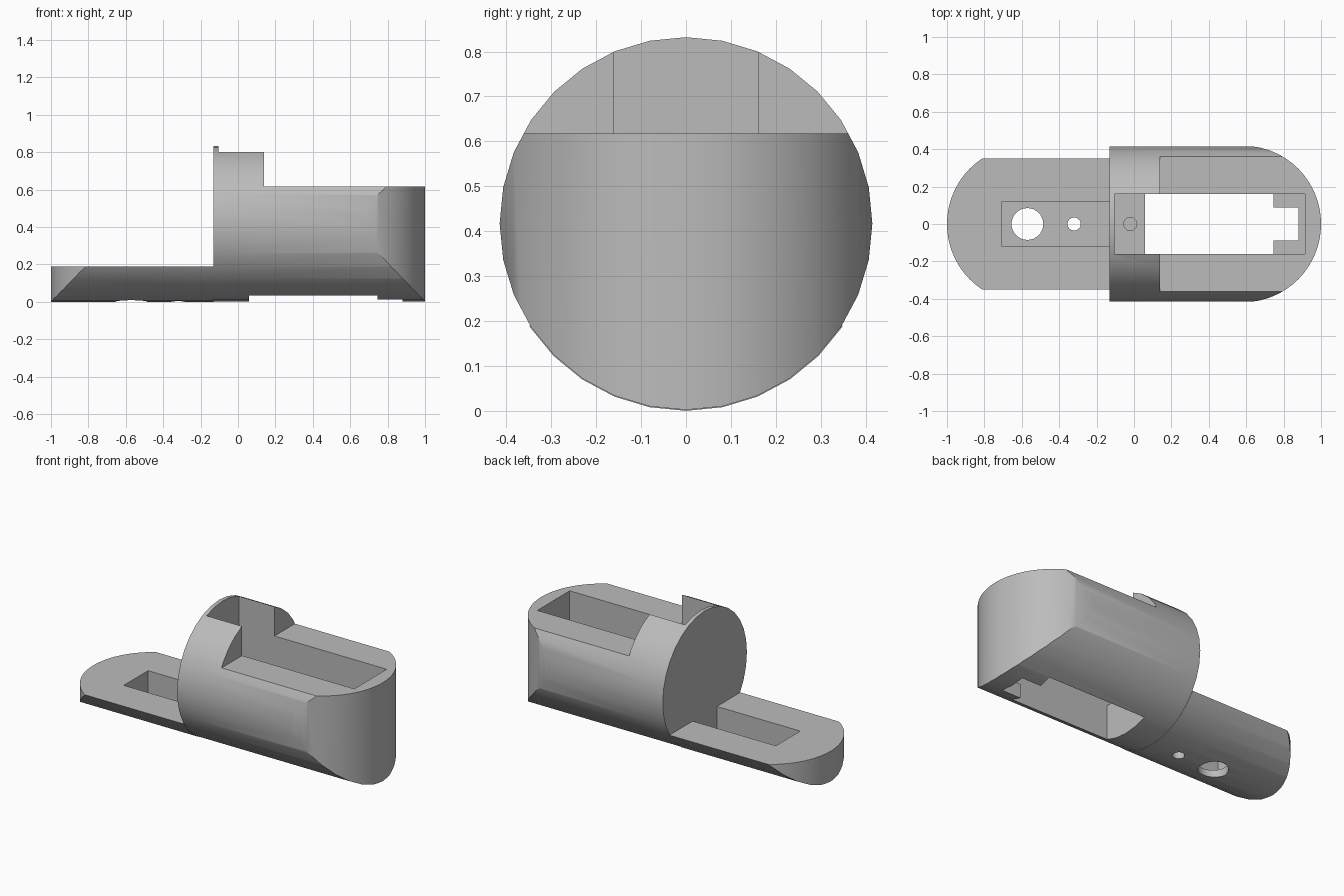
import bpy, bmesh, math
from mathutils import Matrix

cube = bpy.data.objects.get("Cube")
if cube:
    bpy.data.objects.remove(cube, do_unlink=True)

R = 0.415          # body radius
AXIS = 0.417       # height of the long axis
END = 1 - R        # centre of each rounded end

grey = bpy.data.materials.new("plain_grey")
grey.use_nodes = True
colour = (0.5, 0.5, 0.5, 1)
grey.diffuse_color = colour
grey.node_tree.nodes["Principled BSDF"].inputs["Base Color"].default_value = colour


def add_object(name, bm):
    bmesh.ops.recalc_face_normals(bm, faces=bm.faces)
    mesh = bpy.data.meshes.new(name)
    bm.to_mesh(mesh)
    bm.free()
    mesh.materials.append(grey)
    obj = bpy.data.objects.new(name, mesh)
    bpy.context.collection.objects.link(obj)
    return obj


def box(name, x0, x1, y0, y1, z0, z1):
    bm = bmesh.new()
    bmesh.ops.create_cube(bm, size=1)
    bmesh.ops.scale(bm, vec=(x1 - x0, y1 - y0, z1 - z0), verts=bm.verts)
    bmesh.ops.translate(bm, vec=((x0 + x1) / 2, (y0 + y1) / 2, (z0 + z1) / 2), verts=bm.verts)
    return add_object(name, bm)


def long_cylinder(name, x0, x1, radius, sides):
    bm = bmesh.new()
    turn = Matrix.Translation(((x0 + x1) / 2, 0, AXIS)) @ Matrix.Rotation(math.pi / 2, 4, "Y")
    bmesh.ops.create_cone(bm, cap_ends=True, segments=sides, radius1=radius,
                          radius2=radius, depth=x1 - x0, matrix=turn)
    return add_object(name, bm)


def drill(name, x, radius, z0, z1):
    bm = bmesh.new()
    bmesh.ops.create_cone(bm, cap_ends=True, segments=32, radius1=radius, radius2=radius,
                          depth=z1 - z0, matrix=Matrix.Translation((x, 0, (z0 + z1) / 2)))
    return add_object(name, bm)


def plan_outline(name):
    # Upright prism with a half-round at both ends
    bm = bmesh.new()
    steps = 32
    verts = []
    for side in (1, -1):
        for i in range(steps + 1):
            a = math.pi * (i / steps - 0.5)
            verts.append(bm.verts.new((side * (END + R * math.cos(a)),
                                       side * (R + 0.003) * math.sin(a), -0.1)))
    base = bm.faces.new(verts)
    top = bmesh.ops.extrude_face_region(bm, geom=[base])["geom"]
    bmesh.ops.translate(bm, vec=(0, 0, 1.2),
                        verts=[v for v in top if isinstance(v, bmesh.types.BMVert)])
    return add_object(name, bm)


def carve(obj, cutter, operation="DIFFERENCE"):
    cutter.hide_render = True
    mod = obj.modifiers.new("carve", "BOOLEAN")
    mod.operation = operation
    mod.solver = "EXACT"
    mod.object = cutter
    bpy.context.view_layer.update()
    result = bpy.data.meshes.new_from_object(
        obj.evaluated_get(bpy.context.evaluated_depsgraph_get()))
    obj.modifiers.clear()
    obj.data = result
    bpy.data.objects.remove(cutter, do_unlink=True)


# Main housing: round body with a lowered deck and an open-topped chamber
housing = long_cylinder("main_housing", -0.13, 1.1, R, 32)
carve(housing, plan_outline("outline"), "INTERSECT")
carve(housing, box("deck_cut", 0.14, 1.2, -1, 1, 0.617, 1))
carve(housing, box("chamber_upper", -0.105, 0.915, -0.16, 0.16, 0.25, 1))
carve(housing, box("chamber_lower", 0.06, 0.915, -0.16, 0.16, 0.1, 0.4))
carve(housing, box("floor_opening", 0.06, 0.745, -0.16, 0.16, -0.1, 0.3))
carve(housing, box("end_slot", 0.7, 0.88, -0.087, 0.087, -0.1, 0.3))
carve(housing, drill("blind_hole", -0.02, 0.035, 0.01, 0.5))

# Low tray with a shallow pocket and two through holes
tray = long_cylinder("low_tray", -1.1, -0.13, AXIS, 32)
carve(tray, plan_outline("outline"), "INTERSECT")
carve(tray, box("tray_top_cut", -1.2, 0, -1, 1, 0.19, 1))
carve(tray, box("tray_pocket", -0.705, -0.1, -0.12, 0.12, 0.05, 0.5))
carve(tray, drill("large_hole", -0.57, 0.085, -0.2, 0.5))
carve(tray, drill("small_hole", -0.32, 0.035, -0.2, 0.5))

# Smooth curved walls, keep cut edges crisp
for obj in (housing, tray):
    bpy.ops.object.select_all(action="DESELECT")
    obj.select_set(True)
    bpy.context.view_layer.objects.active = obj
    bpy.ops.object.shade_smooth_by_angle(angle=math.radians(30))
